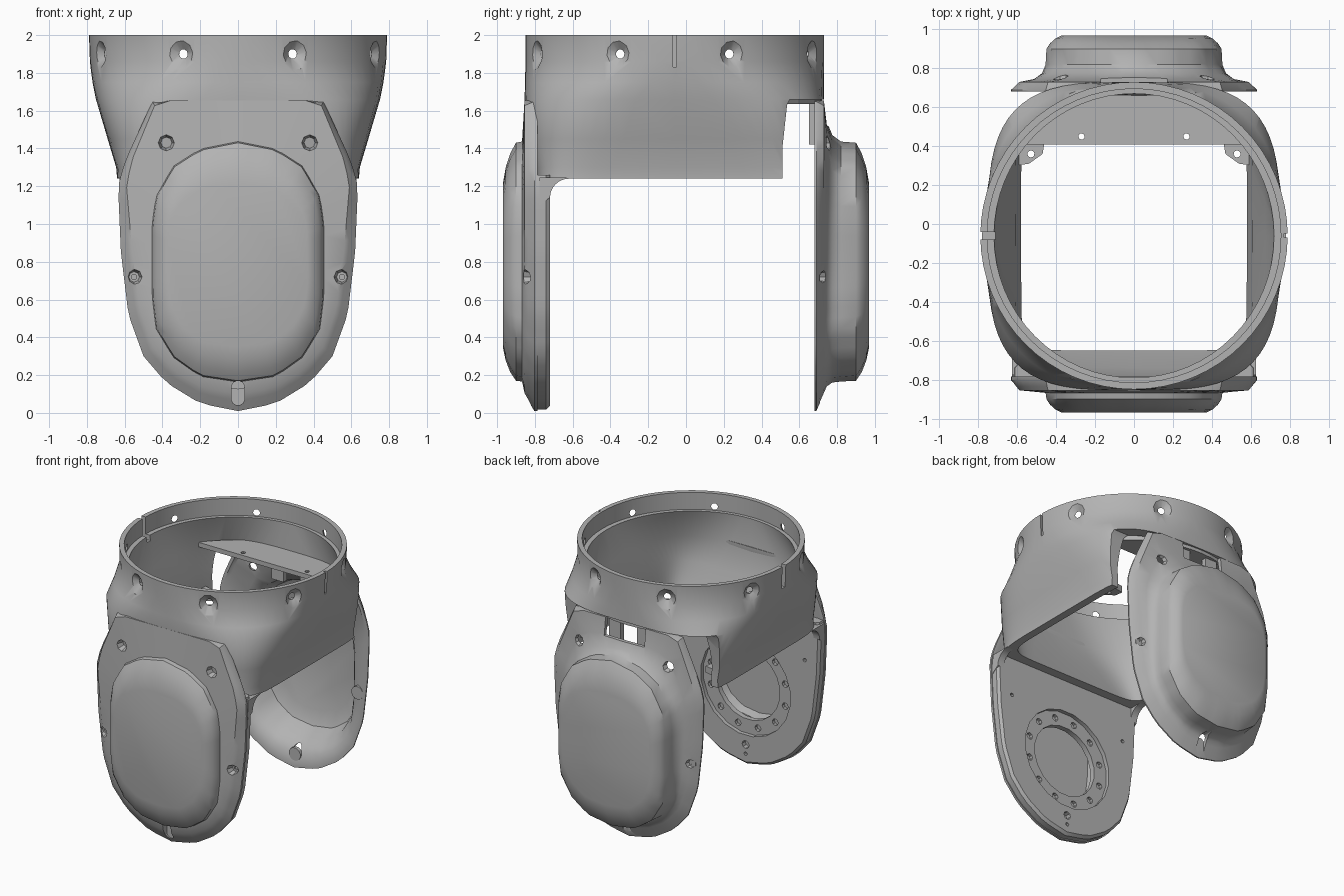
import bpy, bmesh, math
from mathutils import Vector

if "Cube" in bpy.data.objects:
    bpy.data.objects.remove(bpy.data.objects["Cube"], do_unlink=True)

grey = bpy.data.materials.new("warm_grey")
grey.use_nodes = True
GREY = (0.45, 0.45, 0.45, 1)
grey.diffuse_color = GREY
grey.node_tree.nodes["Principled BSDF"].inputs["Base Color"].default_value = GREY

N = 64
ANGLES = [2 * math.pi * i / N for i in range(N)]
CY = -0.06          # collar centre in y


def loft(bm, rings, closed=False):
    """Skin a list of equal rings, either capped or closed into a tube wall."""
    vs = [[bm.verts.new(p) for p in r] for r in rings]
    n = len(rings[0])
    pairs = list(zip(vs, vs[1:])) + ([(vs[-1], vs[0])] if closed else [])
    for a, b in pairs:
        for i in range(n):
            j = (i + 1) % n
            bm.faces.new((a[i], a[j], b[j], b[i]))
    if not closed:
        bm.faces.new(vs[0])
        bm.faces.new(vs[-1])


def prism(bm, pts, axis, lo, hi):
    """Extrude a 2D polygon along x, y or z."""
    def place(p, d):
        q = list(p)
        q.insert("xyz".index(axis), d)
        return q
    loft(bm, [[place(p, d) for p in pts] for d in (lo, hi)])


def box(bm, x, y, z):
    prism(bm, [(x[0], y[0]), (x[1], y[0]), (x[1], y[1]), (x[0], y[1])], "z", *z)


def drill(bm, origin, direction, steps, sides=10):
    """Turned shape along a direction; steps are (distance, radius)."""
    d = Vector(direction).normalized()
    u = d.orthogonal().normalized()
    v = d.cross(u)
    turns = [2 * math.pi * i / sides for i in range(sides)]
    loft(bm, [[Vector(origin) + d * t + (u * math.cos(a) + v * math.sin(a)) * r
               for a in turns] for t, r in steps])


def finish(bm, name):
    bmesh.ops.recalc_face_normals(bm, faces=bm.faces)
    me = bpy.data.meshes.new(name)
    bm.to_mesh(me)
    bm.free()
    me.materials.append(grey)
    ob = bpy.data.objects.new(name, me)
    bpy.context.collection.objects.link(ob)
    return ob


def activate(ob):
    bpy.ops.object.select_all(action="DESELECT")
    ob.select_set(True)
    bpy.context.view_layer.objects.active = ob


def cut(ob, bm):
    tool = finish(bm, "cutter")
    tool.hide_render = True
    mod = ob.modifiers.new("cut", "BOOLEAN")
    mod.operation, mod.solver, mod.object = "DIFFERENCE", "EXACT", tool
    mod.use_self = True
    activate(ob)
    bpy.ops.object.modifier_apply(modifier=mod.name)
    bpy.data.objects.remove(tool, do_unlink=True)


def smooth(ob):
    activate(ob)
    bpy.ops.object.shade_smooth_by_angle(angle=math.radians(35))


# ---- housing: round collar blending into a square tube ----
def section(z, hx, y0, y1, n):
    def power(c):
        return math.copysign(abs(c) ** (2 / n), c)
    return [(hx * power(math.cos(a)),
             (y0 + y1) / 2 + (y1 - y0) / 2 * power(math.sin(a)), z) for a in ANGLES]


wall = [(2, .79, -.85, .73, 2), (1.86, .785, -.85, .73, 2), (1.75, .77, -.852, .73, 2.5),
        (1.66, .752, -.855, .73, 3.4), (1.45, .69, -.83, .72, 4.5), (1.3, .645, -.8, .7, 6),
        (1.24, .64, -.79, .7, 7),
        (1.24, .58, -.65, .62, 10), (1.45, .61, -.74, .64, 6), (1.64, .675, -.79, .66, 3.4),
        (1.87, .72, -.79, .67, 2), (1.87, .755, -.815, .695, 2), (2, .755, -.815, .695, 2)]
bm = bmesh.new()
loft(bm, [section(*w) for w in wall], closed=True)
housing = finish(bm, "housing")

# open back below the collar
bm = bmesh.new()
prism(bm, [(.51, 1), (.51, 1.4), (.535, 1.63), (.55, 1.66), (1.2, 1.66), (1.2, 1)], "x", -1, 1)
cut(housing, bm)

# countersunk collar holes and rim notches
bm = bmesh.new()
for k in range(8):
    a = math.radians(22.5 + 45 * k)
    drill(bm, (0, CY, 1.9), (math.cos(a), math.sin(a), 0),
          [(.62, .025), (.755, .025), (.80, .085), (.9, .085)])
box(bm, (-.9, -.6), (CY - .02, CY + .02), (1.83, 2.1))
box(bm, (.772, .9), (CY - .01, CY + .01), (1.83, 2.1))
cut(housing, bm)
smooth(housing)

# ---- rear shelf, posts and corner gussets inside the housing ----
bm = bmesh.new()
arc = [math.radians(37 + 106 * i / 16) for i in range(17)]
prism(bm, [(.78 * math.cos(a), CY + .78 * math.sin(a)) for a in arc], "z", 1.635, 1.67)
shelf = finish(bm, "rear_shelf")
bm = bmesh.new()
for s in (-1, 1):
    drill(bm, (s * .27, .45, 1.5), (0, 0, 1), [(0, .016), (.3, .016)])
cut(shelf, bm)
for s, side in ((-1, "right"), (1, "left")):
    bm = bmesh.new()
    box(bm, sorted((s * .07, s * .17)), (.65, .69), (1.42, 1.64))
    finish(bm, side + "_rear_post")
    bm = bmesh.new()
    prism(bm, [(s * .61, .3), (s * .54, .31), (s * .47, .36), (s * .46, .42), (s * .61, .45)],
          "z", 1.28, 1.33)
    gusset = finish(bm, side + "_gusset")
    bm = bmesh.new()
    drill(bm, (s * .53, .36, 1.2), (0, 0, 1), [(0, .018), (.3, .018)])
    cut(gusset, bm)

# ---- outlines shared by the covers and the front arm ----
def mirrored(half):
    return half + [(-x, z) for x, z in reversed(half) if x > 0]


OUTLINE = mirrored([(0, .01), (.2, .05), (.38, .16), (.5, .3), (.58, .52), (.62, .85),
                    (.635, 1.2), (.6, 1.33), (.45, 1.655)])
SHOULDER = mirrored([(0, .1), (.18, .13), (.34, .22), (.45, .35), (.52, .55), (.56, .85),
                     (.59, 1.2), (.565, 1.33), (.43, 1.655)])
DOME = mirrored([(0, .17), (.2, .2), (.34, .3), (.43, .45), (.45, .62), (.45, 1),
                 (.43, 1.14), (.34, 1.3), (.2, 1.39), (0, 1.43)])
CROWN = mirrored([(0, .35), (.18, .37), (.29, .45), (.355, .57), (.37, .7), (.37, .95),
                  (.35, 1.05), (.28, 1.15), (.15, 1.2), (0, 1.21)])
MID = 0.8


def reach(poly, a):
    """Distance from the middle to the outline in one direction."""
    d = Vector((math.cos(a), math.sin(a)))
    best = 0
    for p, q in zip(poly, poly[1:] + poly[:1]):
        p = Vector((p[0], p[1] - MID))
        e = Vector((q[0], q[1] - MID)) - p
        den = d.x * e.y - d.y * e.x
        if abs(den) > 1e-9:
            t = (p.x * e.y - p.y * e.x) / den
            u = (p.x * d.y - p.y * d.x) / den
            if -1e-6 <= u <= 1 + 1e-6:
                best = max(best, t)
    return best


def ring(y, poly, scale=1, other=None, mix=0):
    pts = []
    for a in ANGLES:
        r = reach(poly, a)
        if other:
            r += (reach(other, a) - r) * mix
        pts.append((r * scale * math.cos(a), y, MID + r * scale * math.sin(a)))
    return pts


def cover(name, rings, sign, seat):
    bm = bmesh.new()
    dome = [(.9, 0), (.93, .25), (.955, .6), (.97, 1)]
    loft(bm, [ring(*r) for r in rings] + [ring(sign * y, DOME, 1, CROWN, m) for y, m in dome])
    ob = finish(bm, name)
    # screw pockets and the slotted one at the tip
    bm = bmesh.new()
    for x, z in ((-.38, 1.43), (.38, 1.43), (-.55, .72), (.55, .72)):
        drill(bm, (x, 0, z), (0, sign, 0),
              [(.6, .014), (seat, .014), (seat, .028), (seat + .06, .045), (1.1, .045)], 8)
    slot = [(.035 * math.cos(a), .105 + .03 * math.copysign(1, math.sin(a)) + .035 * math.sin(a))
            for a in [math.pi * (2 * i + 1) / 12 for i in range(12)]]
    prism(bm, slot, "y", sign * seat, sign * 1.1)
    if sign > 0:
        box(bm, (-.17, .17), (.6, .9), (1.52, 1.8))
    cut(ob, bm)
    smooth(ob)


cover("front_cover",
      [(-.89, DOME, .72), (-.83, DOME, .75), (-.82, OUTLINE, .92, DOME, .6),
       (-.785, OUTLINE, .96), (-.785, OUTLINE), (-.803, OUTLINE), (-.835, OUTLINE, 1, SHOULDER, .6),
       (-.855, SHOULDER), (-.868, DOME, 1.01)],
      -1, .81)
cover("back_cover",
      [(.94, DOME, .72), (.9, DOME, .88), (.79, DOME, .95), (.735, SHOULDER, 1, DOME, .8),
       (.70, SHOULDER, .98), (.68, OUTLINE, .97), (.68, OUTLINE), (.69, OUTLINE), (.73, SHOULDER),
       (.745, SHOULDER, 1, DOME, .5), (.775, SHOULDER, 1, DOME, .82), (.82, DOME, 1.01)],
      1, .71)

# screw bosses inside the back cover
for i, (x, z) in enumerate(((-.53, .72), (.53, .72), (0, .11))):
    bm = bmesh.new()
    drill(bm, (x, .684, z), (0, 1, 0), [(0, .05), (.025, .05)], 12)
    finish(bm, f"cover_boss_{i + 1}")

# ---- front arm: plate with a bearing seat and bolt circle ----
bm = bmesh.new()
loft(bm, [ring(-.79, OUTLINE, .99), ring(-.74, OUTLINE, .99), ring(-.72, OUTLINE, .965)])
arm = finish(bm, "front_arm")
bm = bmesh.new()
box(bm, (-1, 1), (-1, 0), (1.26, 2))
cut(arm, bm)
bm = bmesh.new()
HUB = (0, 0, .62)
drill(bm, HUB, (0, -1, 0), [(.6, .38), (.75, .38), (.75, .27), (.9, .27)], 20)
cut(arm, bm)
bm = bmesh.new()
for k in range(12):
    a = math.radians(15 + 30 * k)
    drill(bm, (.325 * math.cos(a), 0, .62 + .325 * math.sin(a)), (0, -1, 0),
          [(.7, .025), (.775, .025)], 8)
for x, z, r in ((0, .17, .03), (0, .1, .014), (-.5, .95, .014), (.5, .95, .014)):
    drill(bm, (x, 0, z), (0, -1, 0), [(.6, r), (.76, r)], 8)
cut(arm, bm)
smooth(arm)

# rounded webs joining the arm to the housing sides
for s, side in ((-1, "right"), (1, "left")):
    bm = bmesh.new()
    curve = [(-.62 - .1 * math.sin(t), 1.14 + .1 * math.cos(t))
             for t in [math.pi / 2 * i / 6 for i in range(7)]]
    prism(bm, curve + [(-.775, 1.1), (-.775, 1.245), (-.62, 1.245)], "x",
          *sorted((s * .575, s * .628)))
    smooth(finish(bm, side + "_web"))
